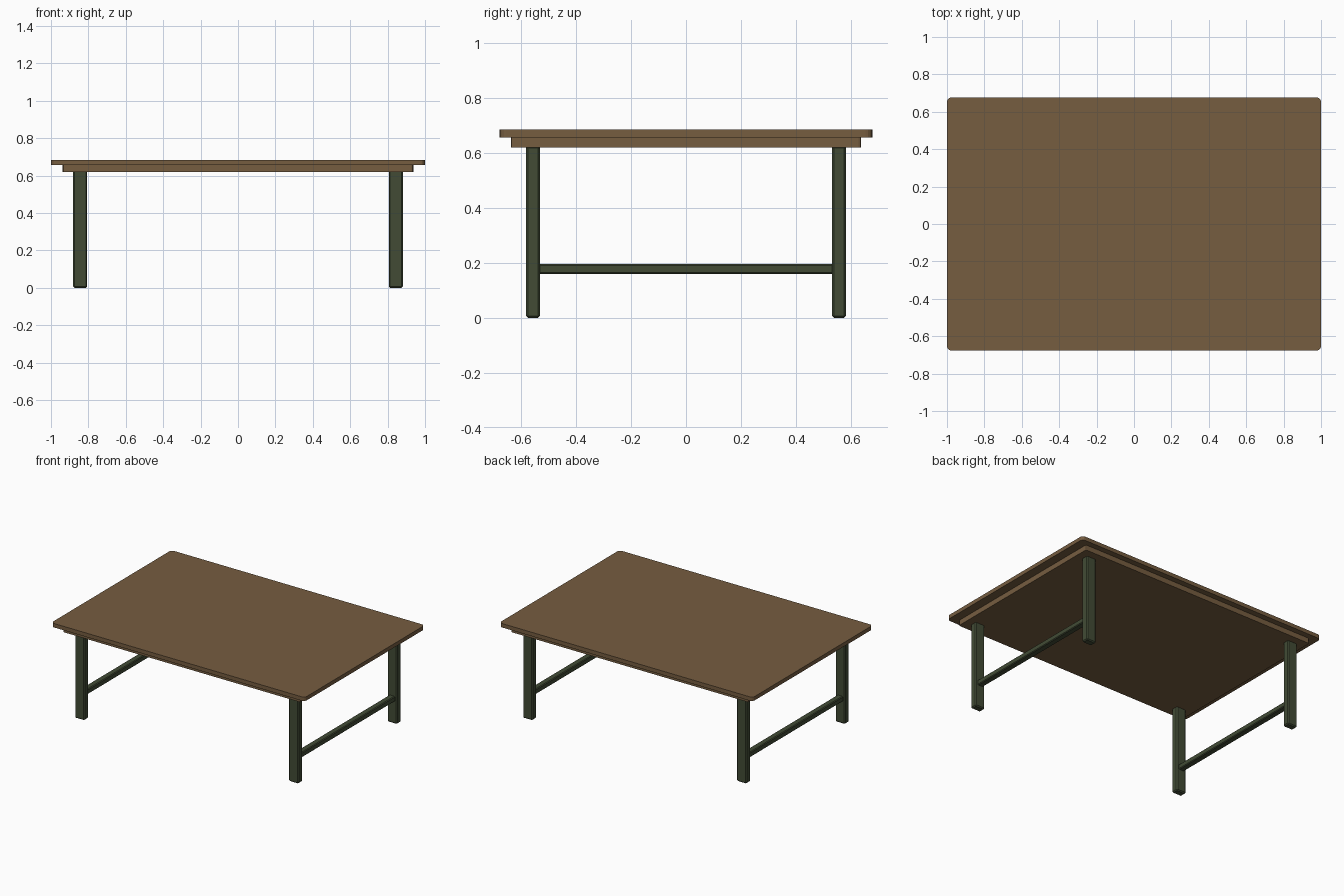
import bpy, bmesh
from mathutils import Vector

if "Cube" in bpy.data.objects:
    bpy.data.objects.remove(bpy.data.objects["Cube"])


def material(name, rgb):
    m = bpy.data.materials.new(name)
    m.diffuse_color = (*rgb, 1)
    m.use_nodes = True
    m.node_tree.nodes["Principled BSDF"].inputs["Base Color"].default_value = m.diffuse_color
    return m


wood = material("brown wood", (0.180, 0.109, 0.051))
green = material("dark green paint", (0.054, 0.071, 0.036))


def box(name, lo, hi, mat, corner=0.0, segments=1, edge=0.0):
    """Box with rounded upright corners and/or softly bevelled edges."""
    lo, hi = Vector(lo), Vector(hi)
    bm = bmesh.new()
    bmesh.ops.create_cube(bm, size=1)
    bmesh.ops.scale(bm, vec=hi - lo, verts=bm.verts)
    bmesh.ops.translate(bm, vec=(lo + hi) / 2, verts=bm.verts)
    if corner:
        upright = [e for e in bm.edges
                   if abs(e.verts[0].co.z - e.verts[1].co.z) > 1e-4]
        bmesh.ops.bevel(bm, geom=upright, offset=corner, segments=segments,
                        profile=0.5, affect='EDGES')
    mesh = bpy.data.meshes.new(name)
    bm.to_mesh(mesh)
    bm.free()
    mesh.materials.append(mat)
    ob = bpy.data.objects.new(name, mesh)
    bpy.context.collection.objects.link(ob)
    if edge:
        mod = ob.modifiers.new("soft edges", 'BEVEL')
        mod.width = edge
        mod.segments = 1
        mod.limit_method = 'ANGLE'
    return ob


# Top board and the smaller board beneath it
box("table_top", (-1, -0.677, 0.656), (1, 0.677, 0.684), wood, 0.025, 4)
box("under_board", (-0.937, -0.636, 0.619), (0.937, 0.636, 0.656), wood, 0.01, 2)

# Legs and the side stretchers joining front to back
for sx, side in ((-1, "left"), (1, "right")):
    cx = sx * 0.844
    for sy, end in ((-1, "front"), (1, "back")):
        cy = sy * 0.556
        box(f"{end}_{side}_leg", (cx - 0.038, cy - 0.025, 0),
            (cx + 0.038, cy + 0.025, 0.625), green, edge=0.007)
    box(f"{side}_stretcher", (cx - 0.022, -0.535, 0.159),
        (cx + 0.022, 0.535, 0.196), green, edge=0.005)
